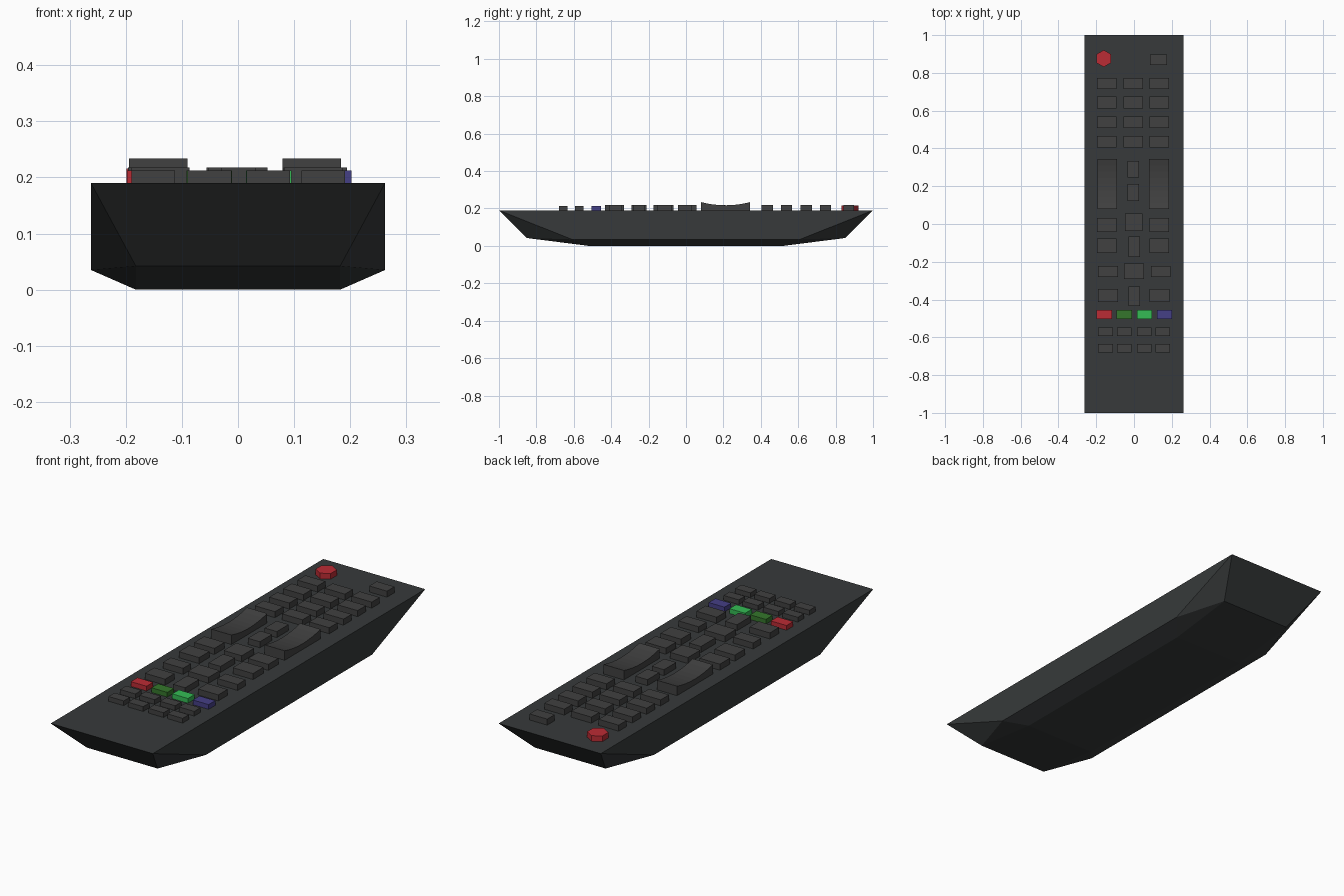
import bpy, bmesh, math

if "Cube" in bpy.data.objects:
    bpy.data.objects.remove(bpy.data.objects["Cube"])

TOP = 0.19


def material(name, rgb):
    m = bpy.data.materials.new(name)
    m.diffuse_color = (*rgb, 1)
    m.use_nodes = True
    m.node_tree.nodes["Principled BSDF"].inputs["Base Color"].default_value = m.diffuse_color
    return m


CASE = material("case_dark", (0.038, 0.042, 0.043))
KEY = material("key_grey", (0.052, 0.052, 0.052))
RED = material("red", (0.50, 0.025, 0.035))
GREEN = material("dark_green", (0.035, 0.18, 0.025))
BRIGHT = material("bright_green", (0.035, 0.50, 0.09))
BLUE = material("blue", (0.06, 0.05, 0.24))


def finish(name, bm, mat):
    bmesh.ops.recalc_face_normals(bm, faces=bm.faces)
    me = bpy.data.meshes.new(name)
    bm.to_mesh(me)
    bm.free()
    me.materials.append(mat)
    ob = bpy.data.objects.new(name, me)
    bpy.context.collection.objects.link(ob)
    return ob


def button(name, x0, x1, y0, y1, top=0.218, mat=KEY):
    bm = bmesh.new()
    bmesh.ops.create_cube(bm, size=1)
    z0 = TOP - 0.004
    for v in bm.verts:
        v.co.x = x1 if v.co.x > 0 else x0
        v.co.y = y1 if v.co.y > 0 else y0
        v.co.z = top if v.co.z > 0 else z0
    return finish(name, bm, mat)


def rocker(name, x0, x1, y0, y1, low=0.217, high=0.234, n=8):
    # side profile with a dished top, extruded across x
    pts = [(y0, TOP - 0.004), (y1, TOP - 0.004)]
    for i in range(n + 1):
        t = 1 - 2 * i / n
        pts.append(((y0 + y1) / 2 + t * (y1 - y0) / 2, low + (high - low) * t * t))
    bm = bmesh.new()
    face = bm.faces.new([bm.verts.new((x0, y, z)) for y, z in pts])
    ext = bmesh.ops.extrude_face_region(bm, geom=[face])
    new = [g for g in ext["geom"] if isinstance(g, bmesh.types.BMVert)]
    bmesh.ops.translate(bm, verts=new, vec=(x1 - x0, 0, 0))
    return finish(name, bm, KEY)


# Case: hull of one corner's points mirrored in x and y
bm = bmesh.new()
for x, y, z in [(0.262, 1, TOP), (0.262, 0.61, 0.035), (0.182, 0.85, 0.042), (0.182, 0.52, 0)]:
    for sx in (-1, 1):
        for sy in (-1, 1):
            bm.verts.new((sx * x, sy * y, z))
bmesh.ops.convex_hull(bm, input=bm.verts)
bmesh.ops.dissolve_limit(bm, angle_limit=0.01, verts=bm.verts, edges=bm.edges)
finish("case", bm, CASE)

# Power key (hexagon) and source key
bm = bmesh.new()
ring = [bm.verts.new((-0.16 + 0.045 * math.sin(math.tau * i / 6),
                      0.876 + 0.045 * math.cos(math.tau * i / 6), TOP - 0.004)) for i in range(6)]
ext = bmesh.ops.extrude_face_region(bm, geom=[bm.faces.new(ring)])
bmesh.ops.translate(bm, verts=[g for g in ext["geom"] if isinstance(g, bmesh.types.BMVert)],
                    vec=(0, 0, 0.03))
finish("power_key", bm, RED)
button("source_key", 0.085, 0.176, 0.842, 0.897)

# Number pad
COLS = [(-0.196, -0.093), (-0.056, 0.048), (0.083, 0.186)]
for r, (y0, y1) in enumerate([(0.716, 0.774), (0.612, 0.674), (0.509, 0.568), (0.404, 0.466)]):
    for c, (x0, x1) in enumerate(COLS):
        button(f"number_key_{r}_{c}", x0, x1, y0, y1)

# Volume and channel rockers
rocker("volume_rocker", -0.194, -0.09, 0.08, 0.343)
rocker("channel_rocker", 0.079, 0.184, 0.08, 0.343)

# Keys along the middle
MIDDLE = [(-0.035, 0.027, 0.246, 0.333), (-0.035, 0.027, 0.122, 0.212), (-0.048, 0.044, -0.036, 0.055),
          (-0.03, 0.032, -0.174, -0.067), (-0.053, 0.053, -0.291, -0.21), (-0.03, 0.032, -0.434, -0.331)]
for i, box in enumerate(MIDDLE):
    button(f"middle_key_{i}", *box)

# Left and right function keys
SIDE = [(-0.196, 0.081, -0.042, 0.032), (-0.196, 0.081, -0.154, -0.078),
        (-0.19, 0.09, -0.28, -0.222), (-0.19, 0.083, -0.412, -0.344)]
for i, (xl, xr, y0, y1) in enumerate(SIDE):
    button(f"left_key_{i}", xl, xl + 0.104, y0, y1)
    button(f"right_key_{i}", xr, xr + 0.104, y0, y1)

# Colour keys
for i, mat in enumerate([RED, GREEN, BRIGHT, BLUE]):
    x = -0.198 + i * 0.1063
    button(f"{mat.name}_key", x, x + 0.081, -0.504, -0.455, 0.212, mat)

# Small playback keys
for r, y in enumerate((-0.594, -0.679)):
    for c, x in enumerate((-0.19, -0.09, 0.015, 0.113)):
        button(f"playback_key_{r}_{c}", x, x + 0.078, y, y + 0.045, 0.212)
